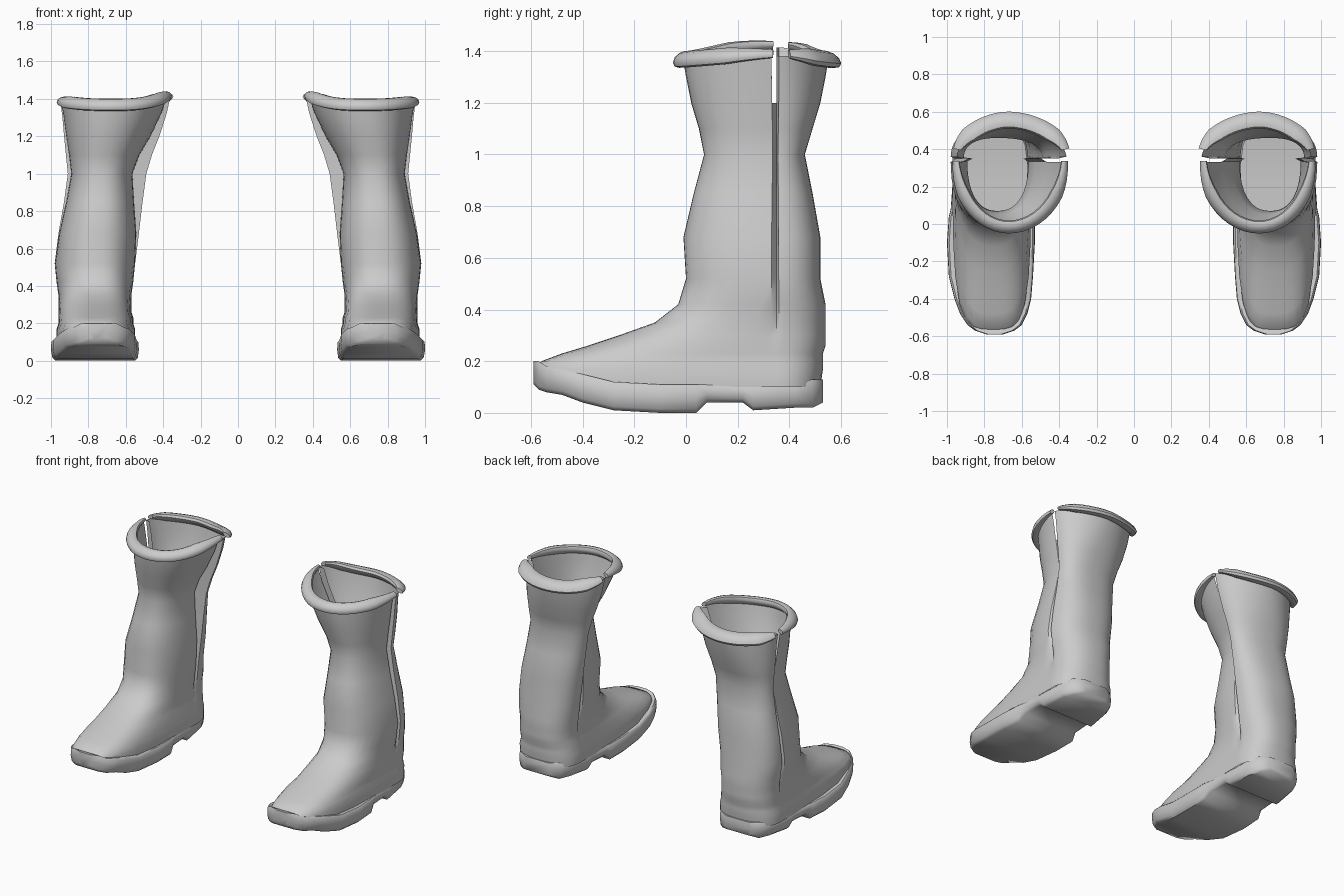
import bpy, bmesh, math

cube = bpy.data.objects.get("Cube")
if cube:
    bpy.data.objects.remove(cube)

rubber = bpy.data.materials.new("grey_rubber")
rubber.use_nodes = True
grey = (0.6, 0.6, 0.6, 1)
rubber.diffuse_color = grey
rubber.node_tree.nodes["Principled BSDF"].inputs["Base Color"].default_value = grey

SPLIT_Y = 0.35   # side seams between front and back panels

# Column angles: even, with narrow columns beside the two seams
HALF = [0, 3] + list(range(9, 172, 9)) + [177]
ANGLES = HALF + [a + 180 for a in HALF]

# Upper, in hundredths: height, centre x, inner x, outer x, front y, back y, front squareness
UPPER = [
    (10, 75, 55, 97, -57, 52, 38), (17, 75, 55, 97, -58, 53, 38),
    (20, 75, 56, 96, -56, 53, 36), (23, 75, 56, 96, -48, 53, 33),
    (26, 75, 57, 96, -38, 54, 30), (30, 75, 57, 96, -26, 54, 28),
    (35, 75, 57, 96, -12, 54, 26), (42, 75, 56, 97, -3, 54, 25),
    (52, 75, 55, 98, 0, 52, 25), (68, 75, 53, 96, -1, 52, 25),
    (85, 74, 51, 93, 3, 49, 24), (100, 73, 49, 91, 7, 46, 24),
    (110, 72, 46, 92, 5, 49, 23), (120, 70, 42, 93, 2, 52, 22),
    (130, 68, 38, 94, 0, 54, 21), (136, 67, 36, 95, -1, 55, 20),
]

# Sole, in hundredths: y, inner x, outer x, bottom z, top z
SOLE = [
    (-59, 70, 79, 11, 20), (-57, 64, 85, 9, 20), (-54, 60, 89, 8, 18),
    (-48, 57, 93, 7, 17), (-40, 55, 96, 4, 15), (-28, 54, 99, 1, 12),
    (-10, 53, 100, 0, 11), (4, 53, 99, 0, 11), (8, 54, 98, 4, 11),
    (22, 55, 97, 4, 11), (26, 55, 97, 1, 11), (42, 57, 95, 2, 12),
    (49, 60, 92, 2, 13), (53, 66, 86, 4, 13),
]


def loft(name, rings, side, caps=False, skip=None):
    """Skin closed rings of points, mirrored by side."""
    bm = bmesh.new()
    rows = [[bm.verts.new((x * side, y, z)) for x, y, z in ring] for ring in rings]
    count = len(rows[0])
    for r in range(len(rows) - 1):
        for c in range(count):
            if skip and skip(r, c):
                continue
            d = (c + 1) % count
            bm.faces.new((rows[r][c], rows[r][d], rows[r + 1][d], rows[r + 1][c]))
    if caps:
        bm.faces.new(rows[0])
        bm.faces.new(rows[-1])
    bmesh.ops.recalc_face_normals(bm, faces=bm.faces)
    mesh = bpy.data.meshes.new(name)
    bm.to_mesh(mesh)
    bm.free()
    mesh.materials.append(rubber)
    obj = bpy.data.objects.new(name, mesh)
    bpy.context.collection.objects.link(obj)
    bpy.ops.object.select_all(action='DESELECT')
    obj.select_set(True)
    bpy.context.view_layer.objects.active = obj
    bpy.ops.object.shade_smooth_by_angle(angle=math.radians(45))


def upper_point(row, degrees, groove=True):
    """Point on one upper ring; the front panel tucks in behind the back panel."""
    z, cx, xin, xout, yf, yb, power = [v / 100 for v in row]
    c, s = math.cos(math.radians(degrees)), math.sin(math.radians(degrees))
    back = s > 0.01
    n = 2.4 - 0.6 * max(0, z - 1) / 0.36 if back else power * 10
    r = (abs(c) ** n + abs(s) ** n) ** (-1 / n)
    if not back:
        tuck = 0.08 * max(0, 1 - abs(z - 1.03) / 0.42)
        xin += tuck
        xout -= tuck * 0.25
    x = cx + r * c * (xout - cx if c > 0 else cx - xin)
    y = SPLIT_Y + r * s * (yb - SPLIT_Y if s > 0 else SPLIT_Y - yf)
    if groove and abs(s) < 0.01:
        x -= math.copysign(min(0.03, max(0, (z - 0.25) * 0.1)), c)
    if z > 1.25:
        z += (z - 1.25) * abs(c) ** 3 * (0.2 if c > 0 else 0.5)
    return x, y, z


def rolled_rim(name, side, start, end, wide):
    """Flattened, drooping roll around part of the top edge, tapered at its ends."""
    rings, steps = [], 24
    for i in range(steps + 1):
        t = i / steps
        degrees = start + (end - start) * t
        x, y, z = upper_point(UPPER[-1], degrees, False)
        ox, oy = math.cos(math.radians(degrees)), math.sin(math.radians(degrees))
        taper = 0.5 + 0.5 * min(1, 6 * min(t, 1 - t))
        ring = []
        for k in range(10):
            a = math.tau * k / 10
            out = wide * taper * math.cos(a) + 0.006
            up = 0.03 * taper * math.sin(a) - 0.35 * out
            ring.append((x + ox * out, y + oy * out, z + up + 0.01))
        rings.append(ring)
    loft(name, rings, side, caps=True)


def sole_section(row):
    """Cross-section of the sole with a rounded tread edge."""
    y, a, b, low, high = [v / 100 for v in row]
    mid = (low + high) / 2
    return [(a + 0.02, y, low), (a + 0.006, y, low + 0.015), (a, y, mid),
            (a + 0.002, y, high - 0.01), (a + 0.012, y, high),
            (b - 0.012, y, high), (b - 0.002, y, high - 0.01),
            (b, y, mid), (b - 0.008, y, low + 0.015), (b - 0.025, y, low)]


def side_slit(r, c):
    """Open the top of both side seams."""
    return r >= len(UPPER) - 3 and c in (len(HALF), len(ANGLES) - 1)


for label, side in (("left", 1), ("right", -1)):
    rings = [[upper_point(row, a) for a in ANGLES] for row in UPPER]
    loft(label + "_boot_upper", rings, side, skip=side_slit)
    loft(label + "_boot_sole", [sole_section(row) for row in SOLE], side, caps=True)
    rolled_rim(label + "_front_rim", side, 182, 358, 0.035)
    rolled_rim(label + "_back_rim", side, 14, 166, 0.045)
